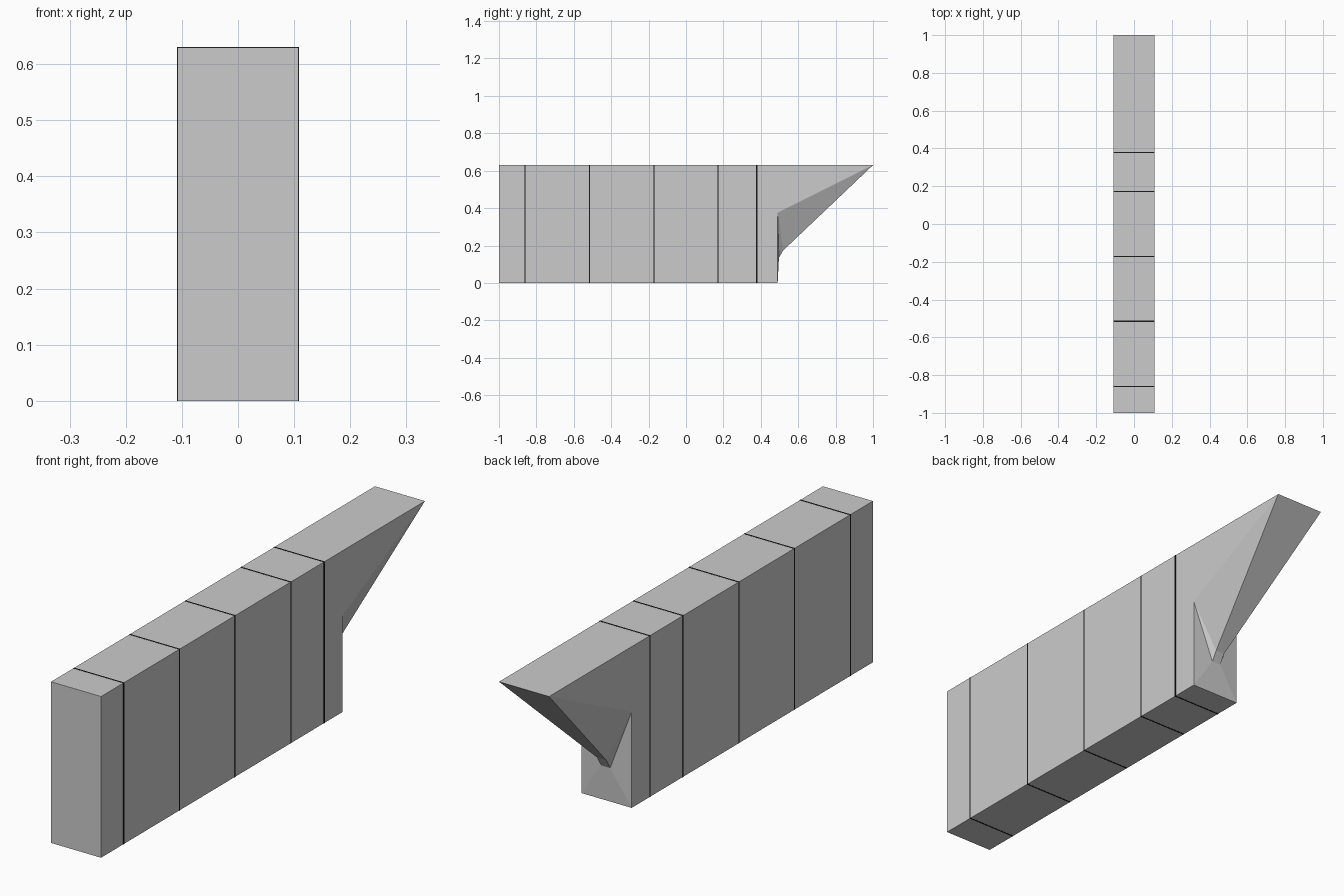
import bpy, bmesh

if "Cube" in bpy.data.objects:
    bpy.data.objects.remove(bpy.data.objects["Cube"])

W, H = 0.108, 0.63   # half width, height


def finish(bm, name):
    bmesh.ops.recalc_face_normals(bm, faces=bm.faces)
    mesh = bpy.data.meshes.new(name)
    bm.to_mesh(mesh)
    bm.free()
    obj = bpy.data.objects.new(name, mesh)
    bpy.context.collection.objects.link(obj)
    return obj


# Main body: side outline on both sides, back end drawn in to a small square nozzle
outline = [(-1, 0), (0.49, 0), (0.49, 0.375), (1, H), (-1, H)]
nozzle = [(0.497, 0.135), (0.52, 0.174)]     # lower and upper nozzle edge
bm = bmesh.new()
sides, mouths = [], []
for s in (-1, 1):
    side = [bm.verts.new((s * W, y, z)) for y, z in outline]
    mouth = [bm.verts.new((s * 0.02, y, z)) for y, z in nozzle]
    bm.faces.new(side)
    # cheeks from the side wall to the nozzle
    bm.faces.new((side[1], side[2], mouth[0]))
    bm.faces.new((side[2], mouth[1], mouth[0]))
    bm.faces.new((side[2], side[3], mouth[1]))
    sides.append(side)
    mouths.append(mouth)
(l, r), (ml, mr) = sides, mouths
for i, j in ((0, 1), (3, 4), (4, 0)):        # bottom, top, front
    bm.faces.new((l[i], l[j], r[j], r[i]))
bm.faces.new((l[1], r[1], mr[0], ml[0]))     # lower lip
bm.faces.new((l[3], r[3], mr[1], ml[1]))     # sloping underside of the beak
bm.faces.new((ml[0], ml[1], mr[1], mr[0]))   # nozzle end
finish(bm, "body")

# Thin dark seam bands around the body
black = bpy.data.materials.new("seam_black")
black.diffuse_color = (0.01, 0.01, 0.01, 1)
black.use_nodes = True
black.node_tree.nodes["Principled BSDF"].inputs["Base Color"].default_value = black.diffuse_color
for n, y in enumerate((-0.86, -0.515, -0.172, 0.172, 0.378)):
    bm = bmesh.new()
    bmesh.ops.create_cube(bm, size=1)
    for v in bm.verts:
        v.co.x *= 2 * W + 0.0012
        v.co.y = v.co.y * 0.006 + y
        v.co.z = v.co.z * (H + 0.0012) + H / 2
    finish(bm, f"seam_band_{n + 1}").data.materials.append(black)
